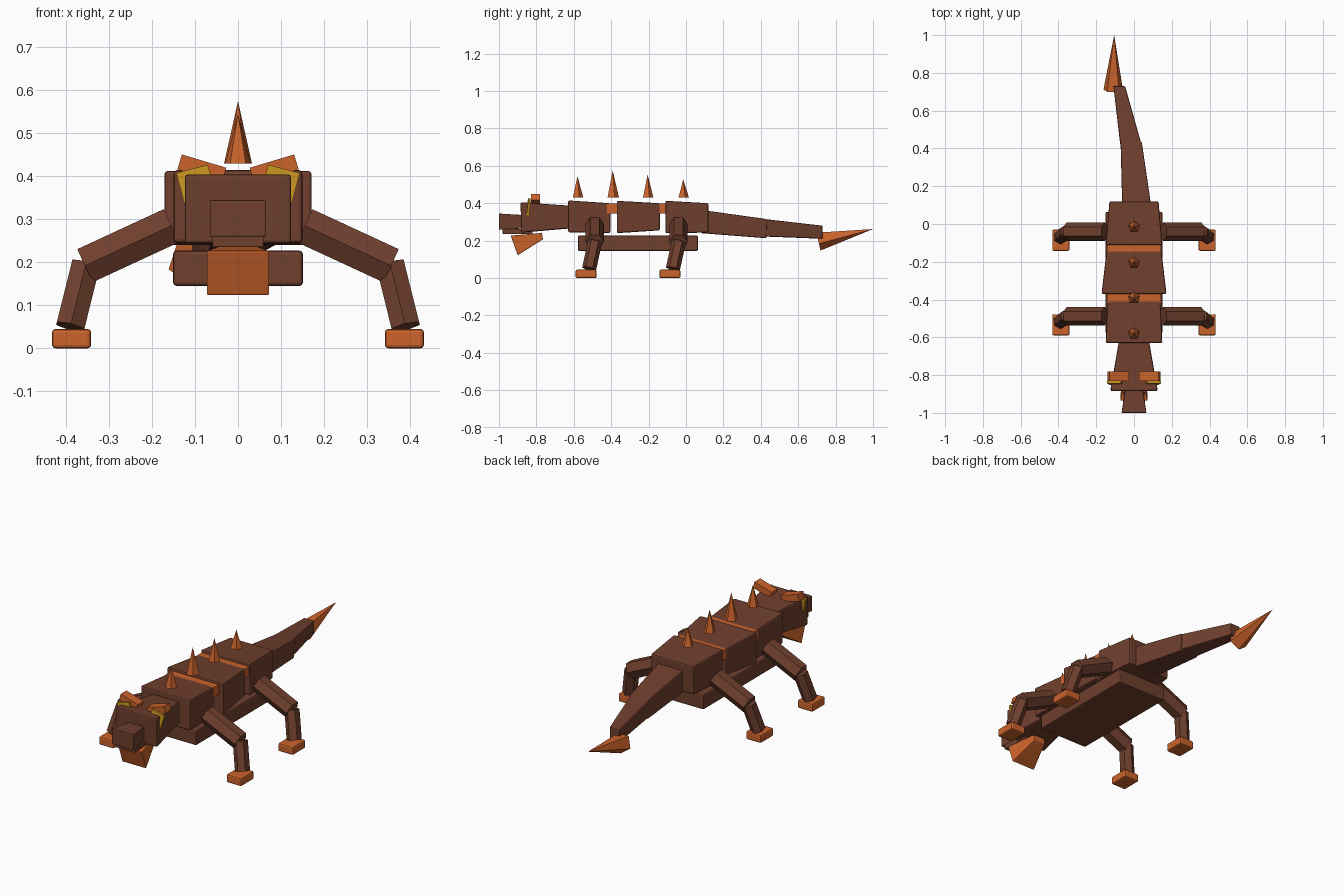
import bpy, bmesh, math
from mathutils import Vector, Matrix

if "Cube" in bpy.data.objects:
    bpy.data.objects.remove(bpy.data.objects["Cube"])


def material(name, rgb):
    m = bpy.data.materials.new(name)
    m.diffuse_color = (*rgb, 1)
    m.use_nodes = True
    m.node_tree.nodes["Principled BSDF"].inputs["Base Color"].default_value = m.diffuse_color
    return m


BROWN = material("brown_hide", (0.16, 0.050, 0.027))
ORANGE = material("orange_horn", (0.60, 0.125, 0.024))
YELLOW = material("yellow_eye", (0.56, 0.29, 0.014))


def finish(bm, name, mat, bevel=0.0):
    bmesh.ops.recalc_face_normals(bm, faces=bm.faces)
    if bevel:
        bmesh.ops.bevel(bm, geom=bm.edges[:], offset=bevel, segments=2,
                        profile=0.5, affect='EDGES', clamp_overlap=True)
    me = bpy.data.meshes.new(name)
    bm.to_mesh(me)
    bm.free()
    me.materials.append(mat)
    ob = bpy.data.objects.new(name, me)
    bpy.context.collection.objects.link(ob)
    return ob


def taper(name, mat, front, back, bevel=0.008):
    """Block between two rectangles (x centre, half width, y top, z top, y bottom, z bottom)."""
    bm = bmesh.new()
    rings = []
    for cx, hx, yt, zt, yb, zb in (front, back):
        rings.append([bm.verts.new(p) for p in ((cx - hx, yb, zb), (cx + hx, yb, zb),
                                                (cx + hx, yt, zt), (cx - hx, yt, zt))])
    a, b = rings
    bm.faces.new(a)
    bm.faces.new(b[::-1])
    for i in range(4):
        j = (i + 1) % 4
        bm.faces.new((a[i], b[i], b[j], a[j]))
    return finish(bm, name, mat, bevel)


def box(name, mat, centre, size, roll=0.0, bevel=0.0, pitch=0.0):
    bm = bmesh.new()
    bmesh.ops.create_cube(bm, size=1)
    bm.transform(Matrix.Translation(centre) @ Matrix.Rotation(roll, 4, 'Y')
                 @ Matrix.Rotation(pitch, 4, 'X') @ Matrix.Diagonal((*size, 1)))
    return finish(bm, name, mat, bevel)


def rod(name, mat, p, q, r1, r2, sides, bevel=0.0):
    """Prism or cone from p to q, with a corner pointing towards -y or +y."""
    p, q = Vector(p), Vector(q)
    z = (q - p).normalized()
    side = Vector((0, 1, 0)) if abs(z.y) < 0.8 else Vector((0, 0, -1))
    y = (side - z * side.dot(z)).normalized()
    x = y.cross(z)
    rot = Matrix((x, y, z)).transposed().to_4x4()
    bm = bmesh.new()
    bmesh.ops.create_cone(bm, cap_ends=True, segments=sides, radius1=r1, radius2=r2,
                          depth=(q - p).length)
    # put a corner on the local y axis
    ang = min((math.atan2(v.co.x, v.co.y) for v in bm.verts if v.co.z < 0), key=abs)
    bm.transform(Matrix.Translation((p + q) / 2) @ rot @ Matrix.Rotation(ang, 4, 'Z'))
    return finish(bm, name, mat, bevel)


# Body segments and belly
taper("chest", BROWN, (0, .15, -.63, .415, -.63, .245), (0, .14, -.405, .40, -.405, .24))
taper("middle_body", BROWN, (0, .172, -.37, .413, -.37, .24), (0, .145, -.14, .40, -.14, .255))
taper("hips", BROWN, (0, .15, -.11, .413, -.11, .24), (0, .13, .12, .40, .12, .243))
box("belly", BROWN, (0, -.257, .186), (.302, .642, .082), bevel=.008)

# Orange bands in the gaps between segments
for i, y in enumerate((-.387, -.125)):
    box(f"body_band_{i}", ORANGE, (0, y, .372), (.285, .07, .055))

# Head, snout, jaw and chin horn
taper("head", BROWN, (0, .125, -.885, .405, -.88, .243), (0, .08, -.62, .387, -.62, .265))
taper("snout", BROWN, (0, .066, -1.0, .345, -1.0, .258), (0, .046, -.87, .337, -.87, .265), .004)
taper("jaw", BROWN, (0, .06, -.98, .262, -.98, .235), (0, .05, -.82, .262, -.82, .235), .003)
taper("chin_horn", ORANGE, (0, .073, -.937, .227, -.90, .122), (0, .035, -.77, .241, -.765, .207), .004)

# Brows and eyes
for s, tag in ((-1, "left"), (1, "right")):
    box(f"{tag}_brow", ORANGE, (s * .084, -.805, .418), (.108, .05, .036), roll=-s * .29)
    box(f"{tag}_eye", YELLOW, (s * .097, -.842, .38), (.076, .014, .076), roll=s * .26, pitch=-.12)

# Back spikes
for i, (y, top) in enumerate(((-.58, .545), (-.392, .575), (-.205, .553), (-.015, .527))):
    r = .034 if i == 1 else .031
    rod(f"back_spike_{i}", ORANGE, (0, y, .43), (0, y, top), r, 0, 5)

# Tail bending to one side, with a spike at the end
taper("tail_base", BROWN, (.015, .077, .09, .363, .08, .24), (-.015, .056, .435, .315, .43, .213), .006)
taper("tail_end", BROWN, (-.017, .056, .425, .315, .42, .222), (-.078, .031, .73, .28, .73, .21), .006)
rod("tail_spike", ORANGE, (-.11, .708, .20), (-.105, 1.0, .262), .054, 0, 5)

# Four legs
for s, tag in ((-1, "left"), (1, "right")):
    for y, end in ((-.488, "front"), (-.04, "rear")):
        rod(f"{end}_{tag}_upper_leg", BROWN, (s * .155, y, .285), (s * .356, y, .192), .049, .049, 6)
        rod(f"{end}_{tag}_lower_leg", BROWN, (s * .354, y + .002, .195), (s * .390, y - .03, .05),
            .038, .038, 6)
        box(f"{end}_{tag}_foot", ORANGE, (s * .387, y - .046, .0225), (.091, .112, .045), bevel=.008)
